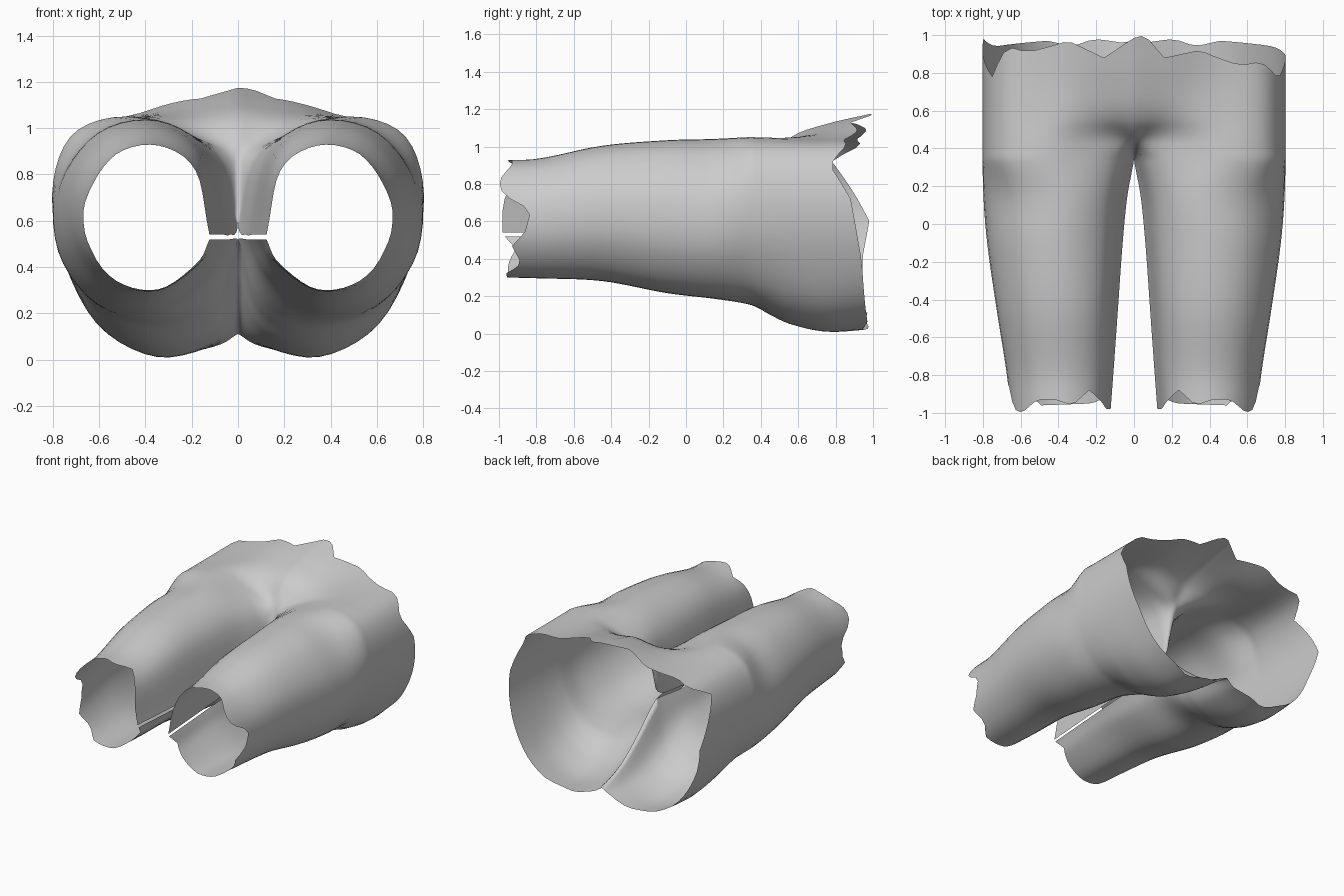
import bpy, bmesh, math
from mathutils import Vector

if "Cube" in bpy.data.objects:
    bpy.data.objects.remove(bpy.data.objects["Cube"])

grey = bpy.data.materials.new("plain_grey")
grey.diffuse_color = (0.6, 0.6, 0.6, 1)
grey.use_nodes = True
grey.node_tree.nodes["Principled BSDF"].inputs["Base Color"].default_value = grey.diffuse_color


def spline(keys, vals, x):
    """Cubic curve through unevenly spaced values (held flat outside the range)."""
    x = min(max(x, keys[0]), keys[-1])
    n = len(keys)
    k = max(i for i in range(n - 1) if keys[i] <= x)

    def slope(i):
        a, b = max(i - 1, 0), min(i + 1, n - 1)
        return (vals[b] - vals[a]) / (keys[b] - keys[a])
    h = keys[k + 1] - keys[k]
    t = (x - keys[k]) / h
    return ((2*t**3 - 3*t**2 + 1) * vals[k] + (t**3 - 2*t**2 + t) * h * slope(k)
            + (3*t**2 - 2*t**3) * vals[k + 1] + (t**3 - t**2) * h * slope(k + 1))


def linear(table, x):
    for (a, p), (b, q) in zip(table, table[1:]):
        if x <= b:
            return p + (q - p) * (x - a) / (b - a)
    return table[-1][1]


def leg_ring(x0, x1, z0, z1):
    """Oval leg section: inner side, over the top, outer side, under, back to inner."""
    cx, cz, rx, rz = (x0 + x1) / 2, (z0 + z1) / 2, (x1 - x0) / 2, (z1 - z0) / 2
    ring = [(cx - rx * math.cos(math.radians(40 * a)), cz + rz * math.sin(math.radians(40 * a)))
            for a in range(10)]
    ring[0], ring[9] = (x0, 0.54), (x0, 0.52)
    return ring


def hip_ring(belly, groin_x, groin_z, top, under, bottom, cheek, cleft):
    """Half hip section from the belly line round the fixed outer side to the cleft."""
    return [(0, belly), (groin_x, groin_z), (0.42, top), (0.69, 0.992), (0.797, 0.775),
            (0.77, 0.48), (0.61, under), (0.35, bottom), (0.10, cheek), (0, cleft)]


# Cross-sections along the body, from knee end to waist
sections = {
    -1.00: leg_ring(0.125, 0.655, 0.30, 0.93),
    -0.80: leg_ring(0.11, 0.675, 0.295, 0.935),
    -0.45: leg_ring(0.085, 0.73, 0.28, 1.005),
    -0.10: leg_ring(0.06, 0.78, 0.215, 1.035),
    0.15: leg_ring(0.035, 0.80, 0.185, 1.042),
    0.34: hip_ring(0.58, 0.09, 0.89, 1.045, 0.235, 0.155, 0.25, 0.52),
    0.39: hip_ring(0.78, 0.09, 0.91, 1.045, 0.225, 0.135, 0.22, 0.49),
    0.45: hip_ring(0.93, 0.10, 0.935, 1.045, 0.21, 0.10, 0.19, 0.44),
    0.56: hip_ring(1.05, 0.17, 1.03, 1.048, 0.18, 0.05, 0.13, 0.34),
    0.75: hip_ring(1.12, 0.20, 1.09, 1.052, 0.155, 0.012, 0.075, 0.20),
    1.00: hip_ring(1.178, 0.20, 1.145, 1.07, 0.175, 0.03, 0.055, 0.10),
}
stations, rings = list(sections), list(sections.values())

# Torn edges: position around the ring, then where the surface stops
front_edge = [(0, -.98), (.5, -.98), (1, -.93), (1.4, -.88), (1.9, -.96), (2.4, -.93),
              (2.9, -.93), (3.5, -1), (3.9, -.98), (4.3, -.83), (4.8, -.86), (5.2, -.93),
              (5.7, -.88), (6.2, -.96), (7.7, -.95), (8.4, -.91), (9, -.97)]
under_edge = [(5.3, .94), (6.6, .97), (7.1, .94), (7.5, .98), (8.2, .96), (9, .97)]
back_right = [(0, .985), (.3, 1), (.8, .88), (1.7, .92), (2.5, .84), (2.9, .86), (3.5, .77),
              (4.2, .88)]
back_left = [(0, .985), (.8, .88), (1.7, .97), (2.5, .91), (2.9, .94), (3.4, .78), (4.1, .9),
             (4.6, .98)]
back_edge = {1: back_right + under_edge, -1: back_left + under_edge}

AROUND = 45
STEP = 0.05


def surface_point(side, y, u):
    # stretch the end rows to the torn edges
    if y > 0.56:
        y = 0.56 + (y - 0.56) / 0.44 * (linear(back_edge[side], u) - 0.56)
    elif y < -0.65:
        y = -0.65 + (-0.65 - y) / 0.35 * (linear(front_edge, u) + 0.65)
    x, z = (spline(range(10), [spline(stations, [r[k][c] for r in rings], y)
                               for k in range(10)], u) for c in (0, 1))
    x = max(x, 0)
    if y >= 0.34 and u in (0, 9):
        x = 0
    return Vector((side * x, y, max(z, 0)))


# Rows are closer together round the crotch
rows = sorted({round(-1 + STEP * i, 3) for i in range(41)}
              | {round(0.3 + STEP / 2 * i, 3) for i in range(11)})

# Both legs and the hips as one open shell, joined along the centre line
bm = bmesh.new()
for side in (1, -1):
    grid = [[bm.verts.new(surface_point(side, y, 9 * j / AROUND)) for j in range(AROUND + 1)]
            for y in rows]
    for a, b in zip(grid, grid[1:]):
        for j in range(AROUND):
            quad = [a[j], a[j + 1], b[j + 1], b[j]]
            bm.faces.new(quad if side == 1 else quad[::-1])
seam = [v for v in bm.verts if abs(v.co.x) < 1e-5]
bmesh.ops.remove_doubles(bm, verts=seam, dist=0.0005)

mesh = bpy.data.meshes.new("thighs_and_hips")
bm.to_mesh(mesh)
bm.free()
mesh.materials.append(grey)
mesh.shade_smooth()
shell = bpy.data.objects.new("thighs_and_hips", mesh)
bpy.context.collection.objects.link(shell)
